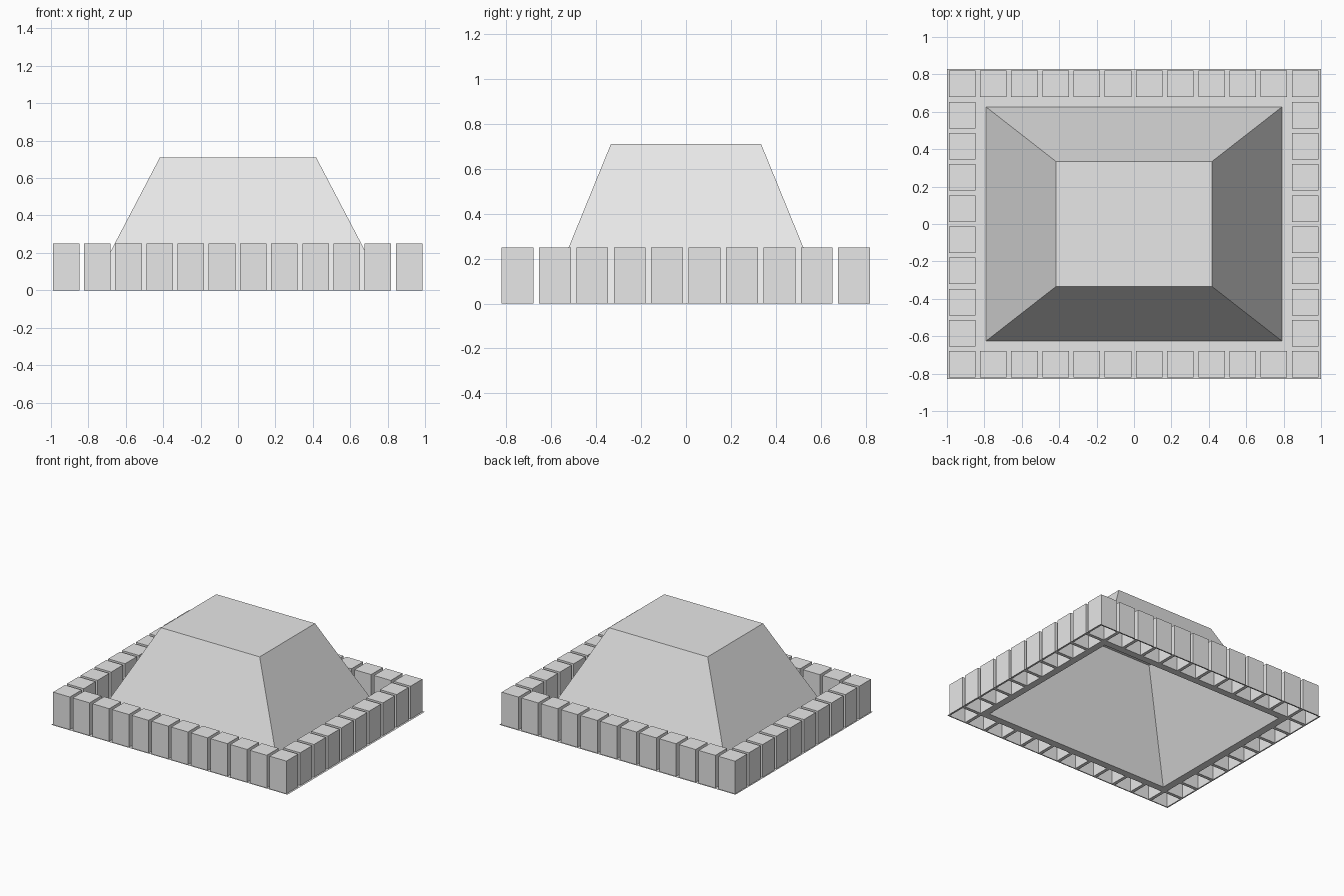
import bpy, bmesh

if "Cube" in bpy.data.objects:
    bpy.data.objects.remove(bpy.data.objects["Cube"], do_unlink=True)

grey = bpy.data.materials.new("stone_grey")
grey.use_nodes = True
grey.diffuse_color = (0.8, 0.8, 0.8, 1)
grey.node_tree.nodes["Principled BSDF"].inputs["Base Color"].default_value = (0.8, 0.8, 0.8, 1)

PITCH, WIDTH, HEIGHT = 0.1667, 0.142, 0.25
COLS, ROWS = 12, 10
BASE_X, BASE_Y = 0.79, 0.625


def make_object(name, bm):
    mesh = bpy.data.meshes.new(name)
    bmesh.ops.remove_doubles(bm, verts=bm.verts, dist=0.0001)
    bm.to_mesh(mesh)
    bm.free()
    mesh.materials.append(grey)
    obj = bpy.data.objects.new(name, mesh)
    bpy.context.collection.objects.link(obj)
    return obj


def rectangle(bm, x0, x1, y0, y1, z=0):
    corners = [(x0, y0), (x1, y0), (x1, y1), (x0, y1)]
    return [bm.verts.new((x, y, z)) for x, y in corners]


def open_box(bm, base, top, height):
    """Four walls and a lid, open underneath."""
    low = rectangle(bm, *base)
    high = rectangle(bm, *top, height)
    for i in range(4):
        j = (i + 1) % 4
        bm.faces.new((low[i], low[j], high[j], high[i]))
    bm.faces.new(high)


def spans(count, start):
    return [(start + i * PITCH, start + i * PITCH + WIDTH) for i in range(count)]


columns = spans(COLS, -0.99)
rows = spans(ROWS, -0.822)
cells = [(*c, *r) for i, c in enumerate(columns) for j, r in enumerate(rows)
         if i in (0, COLS - 1) or j in (0, ROWS - 1)]

# Perimeter blocks
bm = bmesh.new()
for cell in cells:
    open_box(bm, cell, cell, HEIGHT)
make_object("perimeter_blocks", bm)

# Central truncated pyramid
bm = bmesh.new()
open_box(bm, (-BASE_X, BASE_X, -BASE_Y, BASE_Y), (-0.418, 0.418, -0.335, 0.335), 0.71)
make_object("central_mound", bm)

# Ground sheet, open under the blocks and the mound
holes = cells + [(-BASE_X, BASE_X, -BASE_Y, BASE_Y)]
cuts_x = sorted([-1, 1, -BASE_X, BASE_X] + [x for c in columns for x in c])
cuts_y = sorted([-0.83, 0.83, -BASE_Y, BASE_Y] + [y for r in rows for y in r])
bm = bmesh.new()
for x0, x1 in zip(cuts_x, cuts_x[1:]):
    for y0, y1 in zip(cuts_y, cuts_y[1:]):
        cx, cy = (x0 + x1) / 2, (y0 + y1) / 2
        if not any(a < cx < b and c < cy < d for a, b, c, d in holes):
            bm.faces.new(rectangle(bm, x0, x1, y0, y1))
make_object("ground_sheet", bm)
